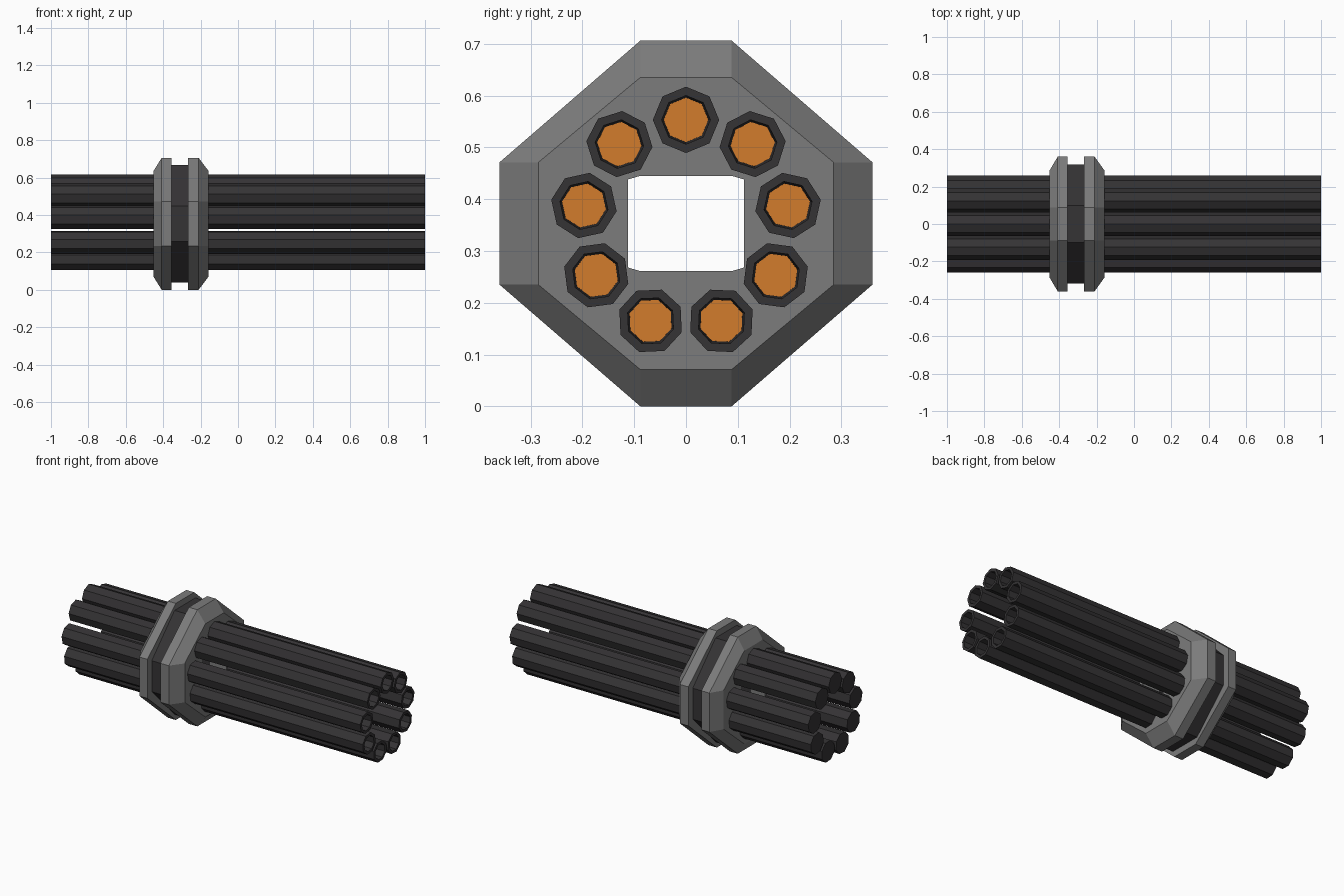
import bpy, bmesh
from math import sin, cos, radians

if "Cube" in bpy.data.objects:
    bpy.data.objects.remove(bpy.data.objects["Cube"])

CZ = 0.353  # height of the bundle axis


def material(name, rgb):
    m = bpy.data.materials.new(name)
    m.diffuse_color = (*rgb, 1)
    m.use_nodes = True
    m.node_tree.nodes["Principled BSDF"].inputs["Base Color"].default_value = m.diffuse_color
    return m


steel = material("steel", (0.2, 0.2, 0.2))
dark = material("dark_metal", (0.035, 0.033, 0.035))
orange = material("orange", (0.65, 0.2, 0.025))


def loft(name, rings, mats, closed=False, face_mats=None):
    """Skin successive (x, [(y, z)...]) cross-sections along x."""
    bm = bmesh.new()
    loops = [[bm.verts.new((x, y, z)) for y, z in pts] for x, pts in rings]
    n = len(loops[0])
    pairs = list(zip(loops, loops[1:] + loops[:1]))
    for a, b in pairs if closed else pairs[:-1]:
        for i in range(n):
            j = (i + 1) % n
            bm.faces.new((a[i], a[j], b[j], b[i]))
    if not closed:
        bm.faces.new(loops[0])
        cap = bm.faces.new(loops[-1])
        cap.material_index = len(mats) - 1
    bmesh.ops.recalc_face_normals(bm, faces=bm.faces)
    me = bpy.data.meshes.new(name)
    bm.to_mesh(me)
    bm.free()
    for m in mats:
        me.materials.append(m)
    ob = bpy.data.objects.new(name, me)
    bpy.context.collection.objects.link(ob)
    return ob


def octagon(y_flat, z_top, y_side, z_side):
    """Symmetric eight-sided outline about the bundle axis."""
    q = [(y_flat, z_top), (y_side, z_side), (y_side, -z_side), (y_flat, -z_top)]
    return [(y, CZ + z) for y, z in q] + [(-y, CZ + z) for y, z in reversed(q)]


# Clamp: two bevelled collars and a dark band between them
outer = octagon(0.088, 0.353, 0.36, 0.118)
bevel = octagon(0.088, 0.282, 0.285, 0.118)
groove = octagon(0.1, 0.315, 0.318, 0.094)
hole = octagon(0.088, 0.092, 0.112, 0.085)

for name, x_end, x_bevel, x_in in (("rear_collar", -0.452, -0.408, -0.355),
                                   ("front_collar", -0.157, -0.211, -0.268)):
    loft(name, [(x_end, hole), (x_end, bevel), (x_bevel, outer),
                (x_in, outer), (x_in, hole)], [steel], closed=True)
loft("clamp_band", [(-0.356, groove), (-0.267, groove),
                    (-0.267, hole), (-0.356, hole)], [dark], closed=True)

# Nine octagonal barrels, each with a bore ending in an orange face
for k in range(9):
    t = radians(40 * k)
    cy, cz = 0.2 * sin(t), CZ + 0.2 * cos(t)

    def ring(r):
        return [(cy + r * sin(t + radians(45 * i)),
                 cz + r * cos(t + radians(45 * i))) for i in range(8)]

    loft(f"barrel_{k + 1}", [(-1, ring(0.064)), (1, ring(0.064)), (1, ring(0.047)),
                             (0.7, ring(0.043))], [dark, orange])
